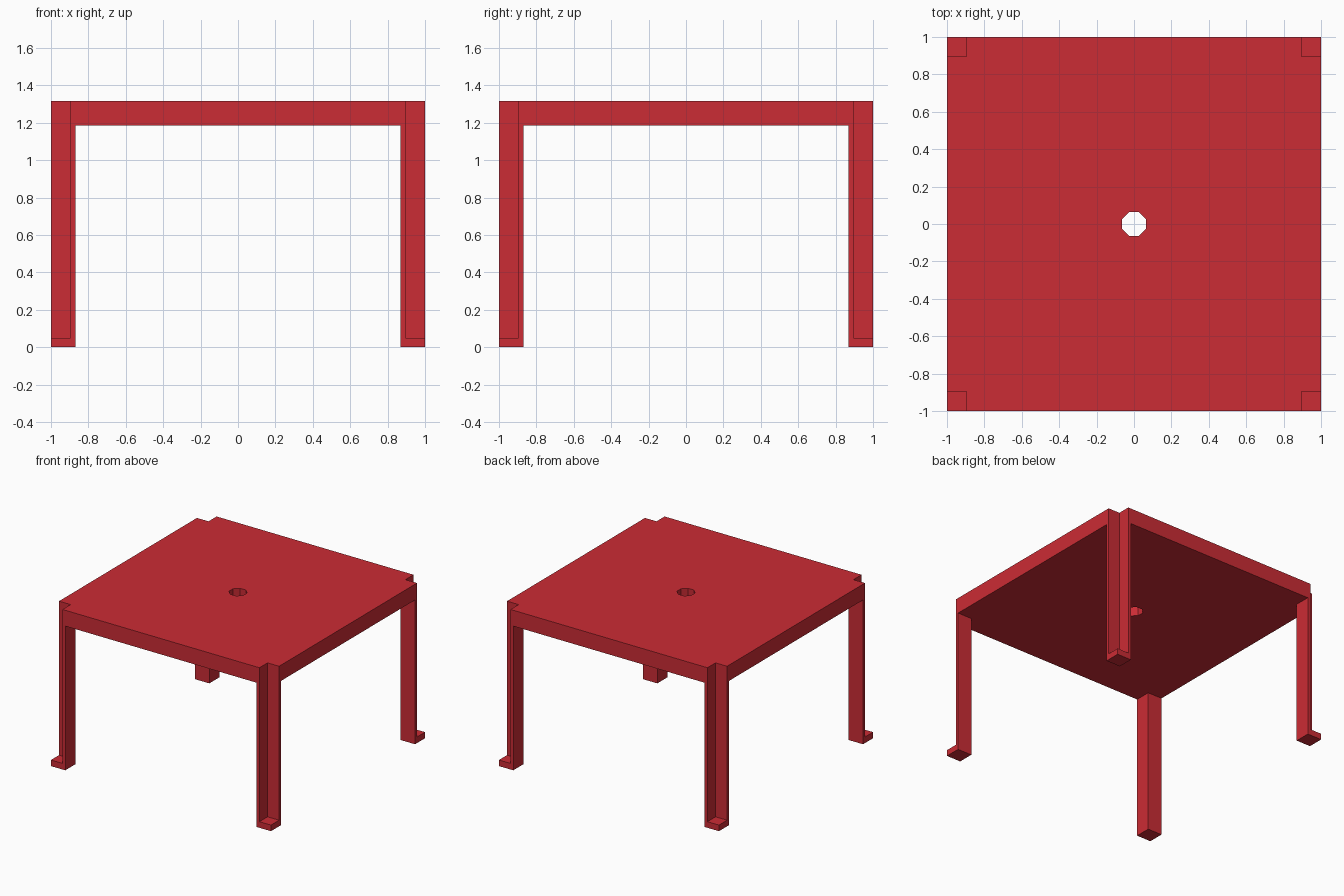
import bpy, bmesh
from math import pi, cos
from mathutils import Matrix, Vector

if "Cube" in bpy.data.objects:
    bpy.data.objects.remove(bpy.data.objects["Cube"])

HEIGHT, UNDER, FOOT = 1.315, 1.185, 0.05   # top, underside, foot plate thickness
LEG, NOTCH = 0.13, 0.105                   # leg width, corner notch width

red = bpy.data.materials.new("red")
red.diffuse_color = (0.6, 0.025, 0.035, 1)
red.use_nodes = True
red.node_tree.nodes["Principled BSDF"].inputs["Base Color"].default_value = red.diffuse_color


def add_box(bm, lo, hi):
    lo, hi = Vector(lo), Vector(hi)
    m = Matrix.Translation((lo + hi) / 2) @ Matrix.Diagonal((*(hi - lo), 1))
    bmesh.ops.create_cube(bm, size=1, matrix=m)


def make_object(name, bm):
    mesh = bpy.data.meshes.new(name)
    bm.to_mesh(mesh)
    bm.free()
    obj = bpy.data.objects.new(name, mesh)
    bpy.context.collection.objects.link(obj)
    obj.data.materials.append(red)
    return obj


def cut(obj, cutter):
    mod = obj.modifiers.new("cut", 'BOOLEAN')
    mod.operation = 'DIFFERENCE'
    mod.solver = 'EXACT'
    mod.object = cutter
    bpy.context.view_layer.objects.active = obj
    bpy.ops.object.modifier_apply(modifier=mod.name)
    bpy.data.objects.remove(cutter)


# Corner leg: square post hollowed from the outer corner, leaving a foot plate
def make_leg(name, sx, sy):
    inner, outer = 1 - LEG, 1 - NOTCH
    # footprint of the L-shaped post, with the foot plate beneath it
    ell = [(inner, inner), (1, inner), (1, outer), (outer, outer), (outer, 1), (inner, 1)]
    square = [(inner, inner), (1, inner), (1, 1), (inner, 1)]
    bm = bmesh.new()
    for outline, z0, z1 in ((square, 0, FOOT), (ell, FOOT, UNDER)):
        face = bm.faces.new([bm.verts.new((x * sx, y * sy, z0)) for x, y in outline])
        side = bmesh.ops.extrude_face_region(bm, geom=[face])["geom"]
        verts = [g for g in side if isinstance(g, bmesh.types.BMVert)]
        bmesh.ops.translate(bm, verts=verts, vec=(0, 0, z1 - z0))
    bmesh.ops.recalc_face_normals(bm, faces=bm.faces)
    return make_object(name, bm)


for name, sx, sy in (("front_left_leg", -1, -1), ("front_right_leg", 1, -1),
                     ("back_left_leg", -1, 1), ("back_right_leg", 1, 1)):
    make_leg(name, sx, sy)

# Tabletop slab
bm = bmesh.new()
add_box(bm, (-1, -1, UNDER), (1, 1, HEIGHT))
top = make_object("tabletop", bm)

# Corner notches and octagonal centre hole
bm = bmesh.new()
for sx in (-1, 1):
    for sy in (-1, 1):
        c = 1 - NOTCH + 0.2
        add_box(bm, (c * sx - 0.2, c * sy - 0.2, UNDER - 0.1),
                (c * sx + 0.2, c * sy + 0.2, HEIGHT + 0.1))
r = 0.064 / cos(pi / 8)
bmesh.ops.create_cone(bm, cap_ends=True, segments=8, radius1=r, radius2=r, depth=0.5,
                      matrix=Matrix.Translation((0, 0, 1.25)) @ Matrix.Rotation(pi / 8, 4, 'Z'))
cutter = make_object("cutter", bm)
cutter.hide_render = True
cut(top, cutter)
